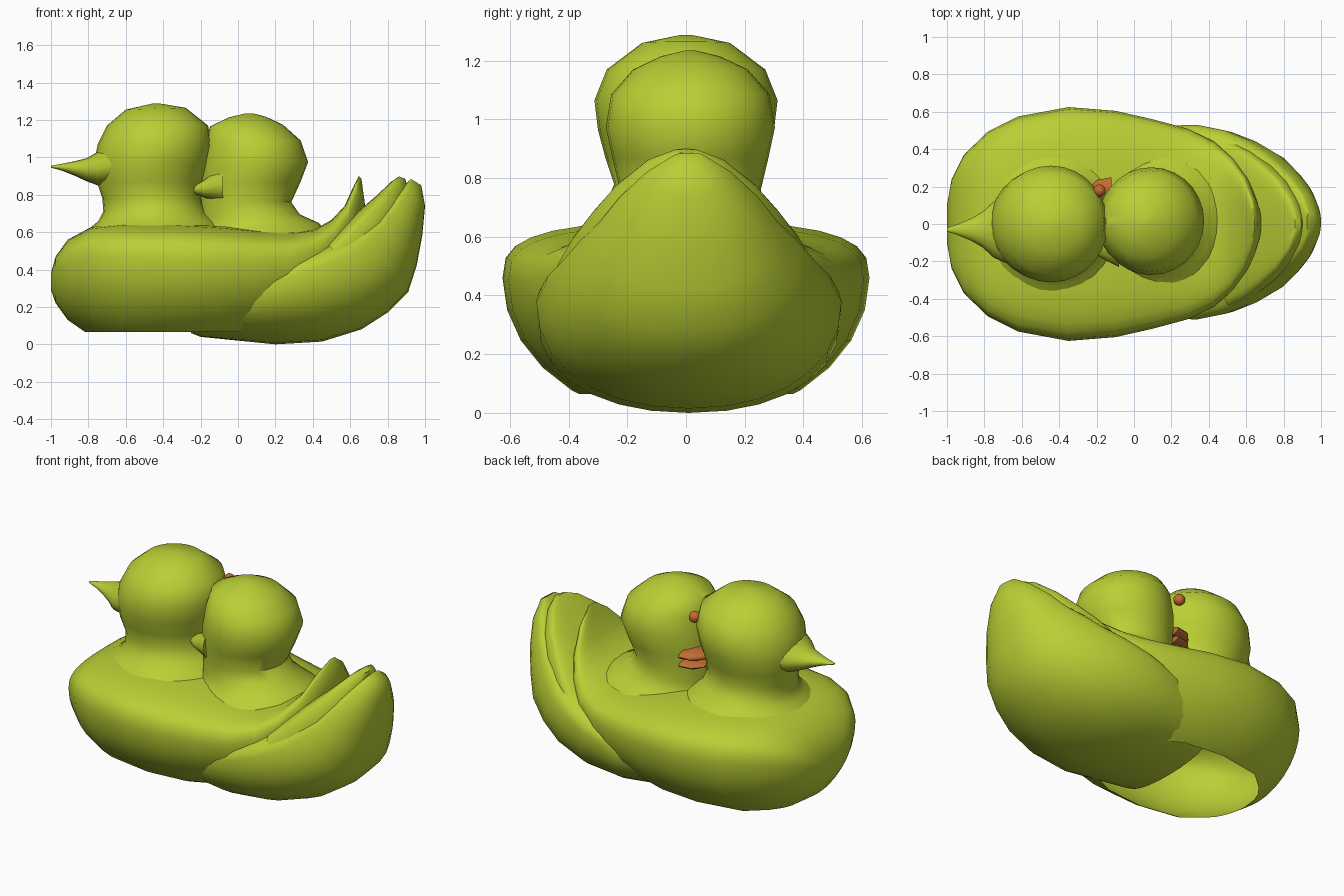
import bpy, bmesh, math
from mathutils import Matrix, Vector

cube = bpy.data.objects.get("Cube")
if cube:
    bpy.data.objects.remove(cube, do_unlink=True)


def material(name, rgb):
    m = bpy.data.materials.new(name)
    m.use_nodes = True
    m.diffuse_color = (*rgb, 1)
    m.node_tree.nodes["Principled BSDF"].inputs["Base Color"].default_value = (*rgb, 1)
    return m


GREEN = material("lime green", (0.49, 0.62, 0.035))
ORANGE = material("burnt orange", (0.52, 0.15, 0.03))


def finish(name, bm, mat):
    bmesh.ops.recalc_face_normals(bm, faces=bm.faces)
    mesh = bpy.data.meshes.new(name)
    bm.to_mesh(mesh)
    bm.free()
    ob = bpy.data.objects.new(name, mesh)
    bpy.context.collection.objects.link(ob)
    mesh.materials.append(mat)
    bpy.ops.object.select_all(action='DESELECT')
    bpy.context.view_layer.objects.active = ob
    ob.select_set(True)
    bpy.ops.object.shade_smooth_by_angle(angle=math.radians(50))


def loft(rings, wide=0.5, square=1.0, under=1.0, y=0.0, sides=28):
    """Each ring runs from point (x0, z0) to (x1, z1) with a half width.
    wide is where along that line the ring is broadest; square and under
    (< 1) box the halves beyond and before it."""
    bm = bmesh.new()
    loops = []
    for x0, z0, x1, z1, w in rings:
        a, b = Vector((x0, y, z0)), Vector((x1, y, z1))
        loop = []
        for i in range(sides):
            t = math.tau * i / sides
            c, s = math.cos(t), math.sin(t)
            e = square if s > 0 else under
            side = math.copysign(abs(c) ** e, c) * w
            up = wide + (1 - wide) * abs(s) ** e if s > 0 else wide * (1 - abs(s) ** e)
            loop.append(bm.verts.new(a.lerp(b, up) + Vector((0, side, 0))))
        loops.append(loop)
    for p, q in zip(loops, loops[1:]):
        for i in range(sides):
            j = (i + 1) % sides
            bm.faces.new((p[i], p[j], q[j], q[i]))
    bm.faces.new(loops[0])
    bm.faces.new(loops[-1])
    return bm


# Leading duck: hull with upswept tail, open underneath
bm = loft([(-1, .29, -1, .38, .1), (-.975, .22, -.975, .47, .24),
           (-.91, .13, -.91, .56, .37), (-.78, .04, -.78, .63, .495),
           (-.62, -.02, -.62, .65, .575), (-.35, -.03, -.35, .65, .625),
           (-.1, -.02, -.1, .635, .605), (.1, .02, .1, .615, .56),
           (.3, .1, .28, .6, .51), (.48, .22, .41, .615, .44),
           (.6, .38, .5, .665, .35), (.66, .55, .57, .74, .25),
           (.68, .74, .62, .85, .13), (.66, .885, .645, .9, .03)],
          wide=0.72, square=0.68)
bmesh.ops.bisect_plane(bm, geom=bm.verts[:] + bm.edges[:] + bm.faces[:],
                       plane_co=(0, 0, .065), plane_no=(0, 0, 1), clear_inner=True)
finish("front_duck_body", bm, GREEN)

# Leading duck: neck and head
finish("front_duck_head", loft([
    (-.82, .6, -.05, .58, .42), (-.745, .66, -.1, .65, .33),
    (-.72, .71, -.17, .7, .275), (-.725, .78, -.2, .78, .245),
    (-.755, .87, -.19, .87, .275), (-.77, .97, -.16, .96, .3),
    (-.75, 1.07, -.14, 1.06, .312), (-.7, 1.17, -.16, 1.17, .27),
    (-.6, 1.255, -.28, 1.265, .15), (-.46, 1.287, -.42, 1.288, .02)]), GREEN)

# Leading duck: pointed beak flaring into the face
finish("front_duck_beak", loft([
    (-.66, .85, -.66, 1.09, .19), (-.75, .85, -.75, 1.03, .15),
    (-.81, .872, -.81, .995, .095), (-.87, .9, -.87, .98, .06),
    (-.94, .928, -.94, .966, .03), (-1, .945, -1, .955, .01)],
    y=-.03, sides=16), GREEN)

# Following duck: hull with a taller upswept tail
finish("rear_duck_body", loft([
    (-.25, .06, -.25, .22, .38), (-.2, .04, -.2, .3, .42),
    (.2, .0, .1, .42, .515), (.45, .015, .3, .5, .52),
    (.66, .08, .43, .55, .49), (.8, .17, .54, .59, .44),
    (.91, .28, .63, .65, .38), (.955, .42, .72, .7, .31),
    (.985, .58, .8, .77, .24), (1, .74, .88, .84, .145),
    (.98, .85, .925, .885, .05)],
    wide=0.75, square=0.8, under=0.92, y=.01), GREEN)

# Following duck: inner layer of tail feathers
finish("rear_duck_inner_tail", loft([
    (.74, .3, .46, .55, .44), (.82, .42, .55, .63, .39),
    (.88, .56, .64, .71, .32), (.905, .7, .735, .79, .24),
    (.91, .82, .82, .87, .13), (.895, .885, .86, .898, .04)],
    wide=0.8, square=0.8), GREEN)

# Following duck: neck and head
finish("rear_duck_head", loft([
    (-.22, .58, .48, .6, .34), (-.2, .62, .43, .65, .28),
    (-.2, .68, .33, .695, .25), (-.2, .76, .285, .76, .24),
    (-.2, .86, .335, .87, .265), (-.19, .97, .375, .975, .288),
    (-.17, 1.08, .335, 1.09, .27), (-.15, 1.165, .24, 1.175, .195),
    (-.05, 1.213, .15, 1.217, .1), (.04, 1.235, .08, 1.235, .015)],
    y=.015), GREEN)

# Following duck: green cheek tuft on its right
finish("rear_duck_cheek", loft([
    (-.08, .75, -.08, .96, .13), (-.18, .785, -.18, .88, .08),
    (-.24, .805, -.24, .845, .03)], y=-.1, sides=16), GREEN)

# Following duck: upper and lower halves of the bill
for part, low, high in (("lower", .785, .833), ("upper", .833, .895)):
    finish("rear_duck_bill_" + part, loft([
        (-.12, low, -.12, high, .12), (-.2, low, -.2, high, .105),
        (-.25, low + .015, -.25, high - .015, .05)], y=.13, sides=16), ORANGE)

# Following duck: visible eye
bm = bmesh.new()
bmesh.ops.create_uvsphere(bm, u_segments=12, v_segments=8, radius=.034,
                          matrix=Matrix.Translation((-.185, .178, 1.105)))
finish("rear_duck_eye", bm, ORANGE)
